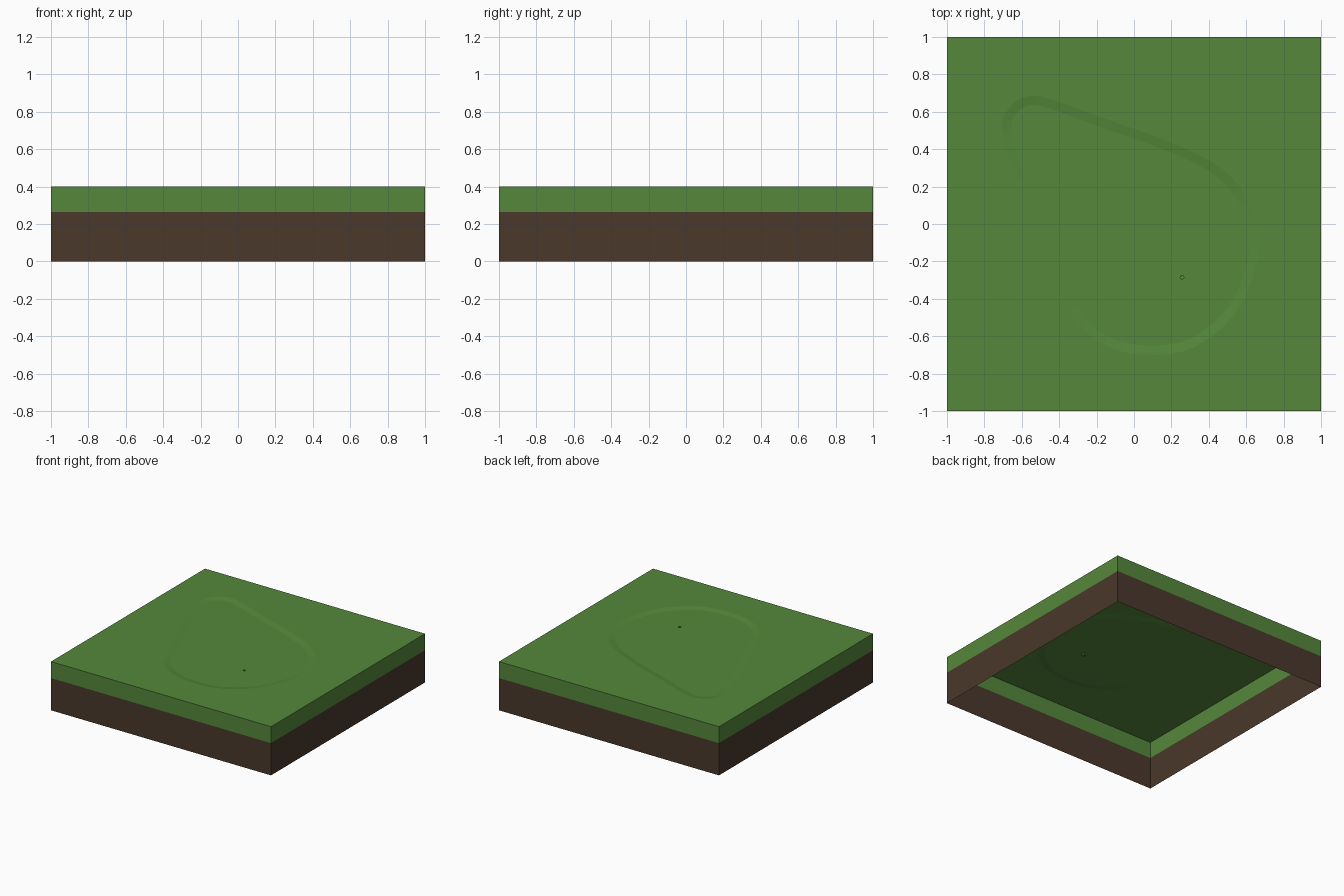
import bpy, bmesh, math
from mathutils import Vector

if "Cube" in bpy.data.objects:
    bpy.data.objects.remove(bpy.data.objects["Cube"])

def material(name, rgb):
    m = bpy.data.materials.new(name)
    m.diffuse_color = (*rgb, 1)
    m.use_nodes = True
    m.node_tree.nodes["Principled BSDF"].inputs["Base Color"].default_value = m.diffuse_color
    return m

GRASS = material("grass green", (0.091, 0.245, 0.044))
SOIL = material("soil brown", (0.069, 0.040, 0.025))
TOP, SPLIT, DEPTH = 0.40, 0.265, 0.008
SQUARE = [(-1, -1), (1, -1), (1, 1), (-1, 1)]

def finish(bm, name, mat):
    me = bpy.data.meshes.new(name)
    bm.to_mesh(me)
    bm.free()
    me.materials.append(mat)
    ob = bpy.data.objects.new(name, me)
    bpy.context.collection.objects.link(ob)
    return ob

def ring(bm, pts, z):
    return [bm.verts.new((p[0], p[1], z)) for p in pts]

def loop_edges(bm, vs):
    return [bm.edges.get((a, b)) or bm.edges.new((a, b)) for a, b in zip(vs, vs[1:] + vs[:1])]

def bridge(bm, low, high):
    # counter-clockwise rings give outward facing quads
    n = len(low)
    for i in range(n):
        j = (i + 1) % n
        bm.faces.new((low[i], low[j], high[j], high[i]))

def fill_between(bm, outer, inner):
    res = bmesh.ops.triangle_fill(bm, use_beauty=True, use_dissolve=False,
                                  edges=loop_edges(bm, outer) + loop_edges(bm, inner))
    for f in res["geom"]:
        if isinstance(f, bmesh.types.BMFace):
            f.normal_update()
            if f.normal.z < 0:
                f.normal_flip()

def smooth_loop(ctrl, steps):
    # closed Catmull-Rom curve
    out, n = [], len(ctrl)
    c = [Vector(p) for p in ctrl]
    for i in range(n):
        a, b, d, e = c[i - 1], c[i], c[(i + 1) % n], c[(i + 2) % n]
        for k in range(steps):
            t = k / steps
            out.append(0.5 * (2 * b + (d - a) * t + (2 * a - 5 * b + 4 * d - e) * t * t
                              + (3 * b - a - 3 * d + e) * t ** 3))
    return out

def inset(pts, dist):
    out = []
    for i, p in enumerate(pts):
        t = (pts[(i + 1) % len(pts)] - pts[i - 1]).normalized()
        out.append(p + Vector((-t.y, t.x)) * dist)
    return out

# soil walls, open underneath
bm = bmesh.new()
bridge(bm, ring(bm, SQUARE, 0), ring(bm, SQUARE, SPLIT))
finish(bm, "soil_walls", SOIL)

# turf: side band, top with a shallow sunken green and a small cup
OUTLINE = [(0.10, -0.70), (0.33, -0.655), (0.54, -0.48), (0.65, -0.23), (0.66, -0.03),
           (0.58, 0.18), (0.42, 0.33), (0.15, 0.455), (-0.15, 0.56), (-0.42, 0.66),
           (-0.56, 0.685), (-0.67, 0.62), (-0.705, 0.49), (-0.62, 0.22), (-0.52, -0.03),
           (-0.43, -0.26), (-0.31, -0.52), (-0.13, -0.66)]
edge = smooth_loop(OUTLINE, 3)
cup = [(0.257 + 0.010 * math.cos(a * math.tau / 8),
        -0.285 + 0.010 * math.sin(a * math.tau / 8)) for a in range(8)]
bm = bmesh.new()
corners = ring(bm, SQUARE, TOP)
bridge(bm, ring(bm, SQUARE, SPLIT), corners)
rim = ring(bm, edge, TOP)
floor = ring(bm, inset(edge, 0.05), TOP - DEPTH)
lip = ring(bm, cup, TOP - DEPTH)
base = ring(bm, cup, TOP - DEPTH - 0.02)
fill_between(bm, corners, rim)
bridge(bm, rim, floor)
fill_between(bm, floor, lip)
bridge(bm, lip, base)
bm.faces.new(base)
turf = finish(bm, "turf", GRASS)

# smooth the sloped border only across gentle angles
bpy.context.view_layer.objects.active = turf
turf.select_set(True)
bpy.ops.object.shade_smooth_by_angle(angle=math.radians(5))
